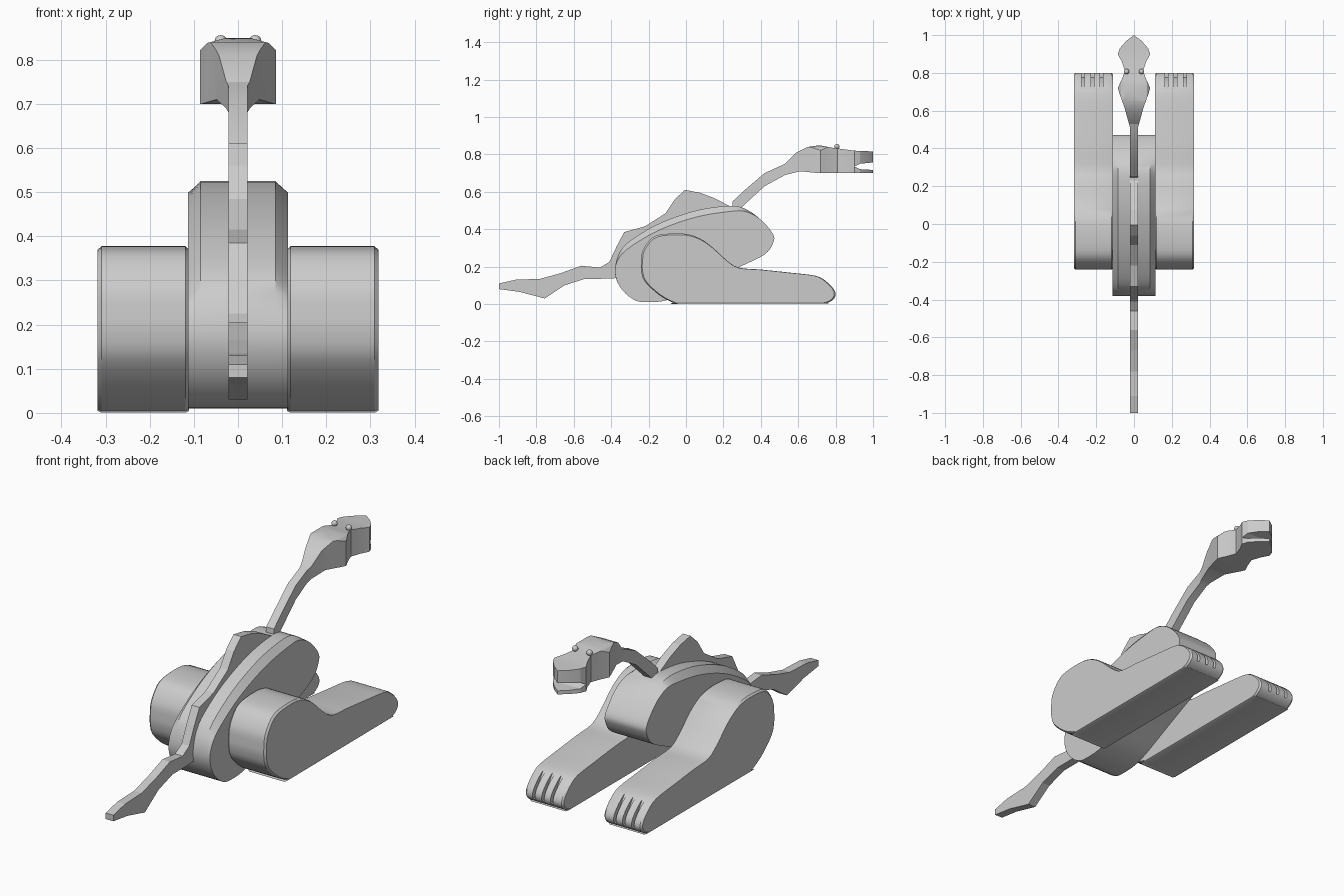
import bpy, bmesh
from mathutils import Vector

if "Cube" in bpy.data.objects:
    bpy.data.objects.remove(bpy.data.objects["Cube"])


def curve(pts, n=4):
    """Closed Catmull-Rom resampling of a profile."""
    p = [Vector(q) for q in pts]
    out = []
    for i in range(len(p)):
        a, b, c, d = p[i - 1], p[i], p[(i + 1) % len(p)], p[(i + 2) % len(p)]
        for k in range(n):
            t = k / n
            out.append(0.5 * (2 * b + (c - a) * t + (2 * a - 5 * b + 4 * c - d) * t * t
                              + (3 * b - a - 3 * c + d) * t ** 3))
    return out


def loft(name, rings):
    """Solid from matching rings of points, capped at both ends."""
    bm = bmesh.new()
    vs = [[bm.verts.new(p) for p in r] for r in rings]
    n = len(vs[0])
    for a, b in zip(vs, vs[1:]):
        for i in range(n):
            bm.faces.new((a[i], a[(i + 1) % n], b[(i + 1) % n], b[i]))
    bm.faces.new(vs[0][::-1])
    bm.faces.new(vs[-1])
    bmesh.ops.recalc_face_normals(bm, faces=bm.faces)
    me = bpy.data.meshes.new(name)
    bm.to_mesh(me)
    bm.free()
    ob = bpy.data.objects.new(name, me)
    bpy.context.collection.objects.link(ob)
    return ob


def slab(name, pts, lo, hi, axis=0):
    """Extrude a 2D profile along one axis (0=x, 1=y, 2=z)."""
    def put(p, h):
        q = [p[0], p[1]]
        q.insert(axis, h)
        return q
    return loft(name, [[put(p, h) for p in pts] for h in (lo, hi)])


def activate(ob):
    bpy.ops.object.select_all(action='DESELECT')
    ob.select_set(True)
    bpy.context.view_layer.objects.active = ob


def cut(ob, tool, op):
    m = ob.modifiers.new("cut", 'BOOLEAN')
    m.operation, m.object, m.solver = op, tool, 'EXACT'
    activate(ob)
    bpy.ops.object.modifier_apply(modifier=m.name)
    bpy.data.objects.remove(tool)


def smooth(ob, angle=0.5):
    activate(ob)
    bpy.ops.object.shade_smooth_by_angle(angle=angle)


# body: third value is how far the outer top edge drops as a chamfer
body_profile = curve([
    (-.38, .185, 0), (-.34, .30, .03), (-.22, .39, .035), (-.085, .455, .035),
    (.075, .505, .035), (.235, .525, .03), (.315, .51, .015), (.395, .455, 0),
    (.465, .375, 0), (.465, .325, 0), (.42, .265, 0), (.29, .20, 0), (.10, .11, 0),
    (-.085, .025, 0), (-.22, .01, 0), (-.29, .03, 0), (-.355, .095, 0)])
body = loft("body", [[(x, p[0], p[1] - p[2] * d) for p in body_profile]
                     for x, d in ((-.113, 1), (-.085, 0), (.085, 0), (.113, 1))])
smooth(body)

# legs with toe grooves
leg_profile = curve([
    (-.24, .23), (-.23, .29), (-.18, .355), (-.11, .375), (0, .375), (.075, .35),
    (.14, .305), (.21, .24), (.28, .195), (.395, .185), (.555, .168), (.69, .152),
    (.745, .125), (.79, .08), (.80, .045), (.78, .018), (.745, .003), (.70, .002),
    (-.02, .002), (-.06, .004), (-.14, .045), (-.22, .12), (-.24, .18)], 3)
leg_profile = [(p.x, max(p.y, 0)) for p in leg_profile]
groove = [(.705, .16), (.755, .085), (.775, .035), (.84, .035), (.84, .2), (.705, .2)]
for side, s in (("right", 1), ("left", -1)):
    inset = [(p[0] * .985 + .004, p[1] * .97 + .004) for p in leg_profile]
    leg = loft(side + "_leg", [[(s * x, *p) for p in prof] for x, prof in (
        (.111, inset), (.119, leg_profile), (.309, leg_profile), (.318, inset))])
    for x in (.172, .220, .270):
        cut(leg, slab("groove", groove, s * x - .007, s * x + .007), 'DIFFERENCE')
    smooth(leg)

# back crest and tail in one thin plate
slab("crest_and_tail", [
    (-1, .11), (-.91, .13), (-.78, .135), (-.67, .165), (-.56, .205), (-.46, .195),
    (-.41, .225), (-.37, .31), (-.33, .385), (-.22, .415), (-.11, .485), (-.06, .56),
    (-.005, .61), (.075, .595), (.155, .565), (.24, .52), (.1, .42), (-.2, .28),
    (-.33, .14), (-.46, .135), (-.54, .135), (-.65, .10), (-.755, .03), (-.89, .065),
    (-1, .08)], -.021, .021)

# neck and head: side profile trimmed by top and front outlines
head = slab("neck_and_head", [
    (.245, .50), (.25, .55), (.315, .61), (.42, .70), (.53, .75), (.59, .81),
    (.65, .84), (.715, .849), (.78, .836), (.90, .82), (1, .816), (1, .757),
    (.93, .75), (.90, .735), (.93, .721), (1, .717), (1, .70), (.71, .70),
    (.61, .71), (.53, .69), (.42, .63), (.29, .51)], -.1, .1)
half = [(.021, .2), (.021, .51), (.05, .615), (.075, .685), (.086, .72), (.065, .765),
        (.048, .81), (.065, .86), (.086, .90), (.075, .93), (.04, .97)]
top = half + [(0, 1)] + [(-x, y) for x, y in reversed(half)]
cut(head, slab("top_outline", top, .3, 1, axis=2), 'INTERSECT')
front = [(.1, .4), (.1, .818), (.085, .823), (.07, .838), (.03, .849)]
front += [(-x, z) for x, z in reversed(front)]
cut(head, slab("front_outline", front, 0, 1.2, axis=1), 'INTERSECT')
smooth(head, 0.35)

# eyes
for side, s in (("right", 1), ("left", -1)):
    bpy.ops.mesh.primitive_uv_sphere_add(segments=16, ring_count=10, radius=.014,
                                         location=(s * .039, .807, .842))
    eye = bpy.context.object
    eye.name = side + "_eye"
    smooth(eye)
